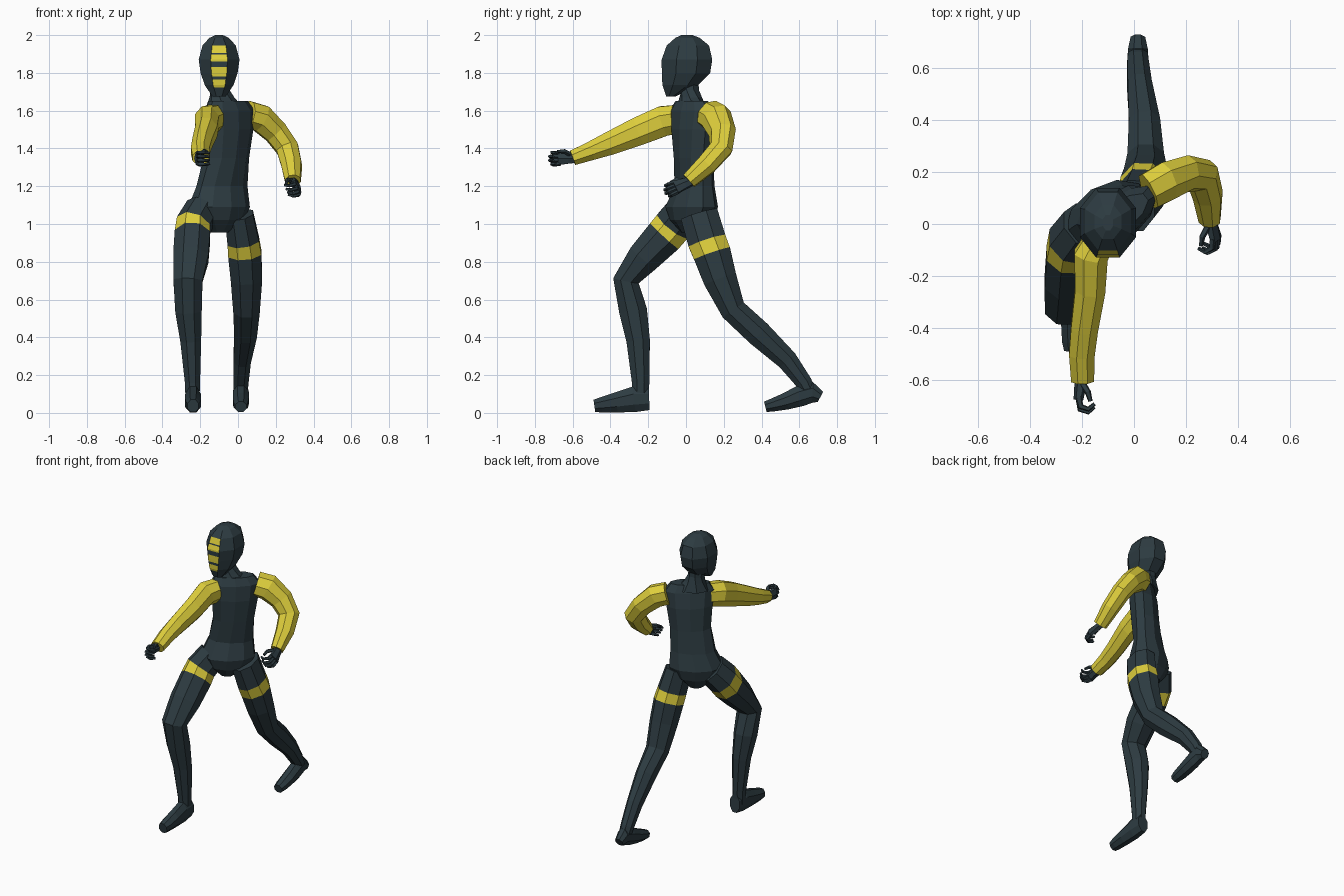
import bpy, bmesh, math
from mathutils import Vector as V


def material(name, rgb):
    m = bpy.data.materials.new(name)
    m.diffuse_color = (*rgb, 1)
    return m


DARK = material("dark slate", (0.026, 0.044, 0.053))
YELLOW = material("warm yellow", (0.73, 0.62, 0.045))


def ring(c, u, v, n):
    """Regular n-gon squashed to half-sizes u, v, flat sides facing the axes."""
    k = 1 / math.cos(math.pi / n)
    return [c + k * (math.cos(a) * u + math.sin(a) * v)
            for a in ((i + .5) * 2 * math.pi / n for i in range(n))]


def loft(name, rings, mats, band=None):
    bm = bmesh.new()
    rows = [[bm.verts.new(p) for p in r] for r in rings]
    n = len(rows[0])
    for s, (a, b) in enumerate(zip(rows, rows[1:])):
        for i in range(n):
            j = (i + 1) % n
            f = bm.faces.new((a[i], a[j], b[j], b[i]))
            f.material_index = int(s == band)
    bm.faces.new(rows[0])
    bm.faces.new(rows[-1])
    bmesh.ops.recalc_face_normals(bm, faces=bm.faces)
    me = bpy.data.meshes.new(name)
    bm.to_mesh(me)
    bm.free()
    ob = bpy.data.objects.new(name, me)
    bpy.context.collection.objects.link(ob)
    for m in mats:
        me.materials.append(m)
    return ob


def limb(name, secs, ref=(1, 0, 0), mats=(DARK,), band=None, n=8):
    """Tube through sections (x, y, z, half-size along ref, half-size across)."""
    pts = [V(s[:3]) for s in secs]
    rings = []
    for i, s in enumerate(secs):
        t = (pts[min(i + 1, len(pts) - 1)] - pts[max(i - 1, 0)]).normalized()
        u = V(ref) - t * V(ref).dot(t)
        u.normalize()
        rings.append(ring(pts[i], u * s[3], t.cross(u) * s[4], n))
    return loft(name, rings, mats, band)


def stack(name, secs, n=10, mats=(DARK,)):
    """Horizontal sections (x, y, z, half width, half depth, yaw degrees)."""
    rings = []
    for x, y, z, a, b, yaw in secs:
        c, s = math.cos(math.radians(yaw)), math.sin(math.radians(yaw))
        rings.append(ring(V((x, y, z)), V((c, s, 0)) * a, V((-s, c, 0)) * b, n))
    return loft(name, rings, mats)


# torso, twisted so the punching shoulder leads
stack("torso", [
    (-.105, .035, .955, .05, .06, 25),
    (-.10, .03, 1.02, .13, .10, 30),
    (-.10, .03, 1.09, .17, .115, 33),
    (-.085, .045, 1.20, .14, .085, 30),
    (-.062, .04, 1.35, .128, .085, 35),
    (-.05, .035, 1.50, .145, .085, 38),
    (-.045, .03, 1.60, .155, .07, 40),
    (-.05, .03, 1.65, .12, .05, 38)])

# neck with collar flare
stack("neck", [
    (-.07, .03, 1.61, .10, .07, 25),
    (-.085, .025, 1.67, .062, .055, 15),
    (-.095, .022, 1.71, .05, .046, 0),
    (-.10, .02, 1.78, .05, .046, 0)], n=8)

# head, with yellow bars cut into the flat face
head = stack("head", [
    (-.10, -.08, 1.675, .035, .025, 0),
    (-.10, -.03, 1.735, .076, .095, 0),
    (-.10, .0, 1.80, .098, .128, 0),
    (-.10, .005, 1.87, .108, .134, 0),
    (-.10, .01, 1.945, .088, .112, 0),
    (-.10, .008, 1.985, .052, .065, 0),
    (-.10, .005, 2.0, .02, .03, 0)], n=8, mats=(DARK, YELLOW))
bars = [(1.722, 1.765), (1.782, 1.83), (1.86, 1.898), (1.906, 1.944)]
bm = bmesh.new()
bm.from_mesh(head.data)
for z in [z for b in bars for z in b]:
    bmesh.ops.bisect_plane(bm, geom=bm.verts[:] + bm.edges[:] + bm.faces[:],
                           plane_co=(0, 0, z), plane_no=(0, 0, 1))
bm.normal_update()
for f in bm.faces:
    c = f.calc_center_median()
    if f.normal.y < -.5 and abs(c.x + .10) < .02 and any(a < c.z < b for a, b in bars):
        f.material_index = 1
bm.to_mesh(head.data)
bm.free()

# sleeves
limb("punching_sleeve", [
    (-.125, -.05, 1.555, .055, .075), (-.165, -.12, 1.545, .065, .08),
    (-.168, -.25, 1.492, .058, .075), (-.19, -.40, 1.428, .052, .062),
    (-.20, -.50, 1.388, .049, .05), (-.197, -.60, 1.35, .044, .04)],
    mats=(YELLOW,))
limb("bent_sleeve", [
    (.055, .125, 1.58, .065, .075), (.12, .16, 1.56, .068, .08),
    (.20, .192, 1.485, .06, .07), (.262, .185, 1.40, .056, .064),
    (.283, .11, 1.315, .052, .056), (.29, .015, 1.228, .042, .04)],
    ref=(1, -.9, .95), mats=(YELLOW,))


# hands: palm, four curled fingers and a thumb
def hand(side, wrist, fwd, inward, up):
    w, f, i, u = V(wrist), V(fwd).normalized(), V(inward).normalized(), V(up).normalized()

    def part(name, pts, n):
        limb(name, [(*(w + f * a + i * b + u * c), r, q) for a, b, c, r, q in pts], u, n=n)

    part(side + "_palm", [(-.03, 0, 0, .024, .02), (.015, 0, 0, .028, .02),
                          (.07, -.005, 0, .036, .016)], 6)
    for k in range(4):
        c = .028 - k * .019
        d = .012 if k in (1, 2) else 0
        part(f"{side}_finger_{k + 1}", [
            (.06, -.004, c, .01, .011), (.095 + d, .005, c * 1.1, .009, .01),
            (.105 + d, .035, c * 1.1, .008, .008), (.085 + d, .058, c, .006, .006)], 5)
    part(side + "_thumb", [(.01, .01, .02, .011, .011), (.04, .03, .038, .01, .01),
                           (.075, .042, .036, .007, .007)], 5)


hand("punching", (-.205, -.605, 1.348), (-.05, -1, 0), (1, 0, 0), (0, 0, 1))
hand("bent", (.297, .005, 1.218), (.18, -.9, -.36), (-1, -.2, -.1), (-.35, -.3, .85))

# legs, each with a yellow thigh band
TWO = (DARK, YELLOW)
limb("front_leg", [
    (-.19, -.005, 1.075, .085, .095), (-.236, -.068, .992, .091, .102),
    (-.241, -.114, .937, .094, .101), (-.25, -.225, .82, .093, .087),
    (-.265, -.318, .70, .077, .068), (-.262, -.28, .54, .07, .074),
    (-.25, -.253, .38, .055, .062), (-.241, -.24, .16, .04, .046),
    (-.241, -.24, .07, .037, .042)], mats=TWO, band=1)
limb("back_leg", [
    (.005, .07, 1.05, .075, .10), (.028, .112, .908, .084, .102),
    (.036, .138, .843, .088, .10), (.045, .18, .71, .083, .089),
    (.045, .25, .545, .07, .068), (.04, .385, .42, .06, .069),
    (.022, .535, .28, .046, .055), (.015, .625, .16, .04, .043),
    (.015, .655, .10, .036, .038)], mats=TWO, band=1)

# feet
limb("front_foot", [
    (-.238, -.485, .037, .03, .033), (-.238, -.45, .042, .038, .04),
    (-.238, -.37, .055, .042, .053), (-.238, -.275, .072, .042, .068),
    (-.238, -.195, .075, .036, .06)])
limb("back_foot", [
    (.015, .42, .032, .03, .028), (.015, .46, .042, .038, .035),
    (.015, .53, .062, .042, .045), (.015, .605, .09, .042, .056),
    (.015, .67, .108, .038, .055), (.015, .712, .085, .028, .03)])
